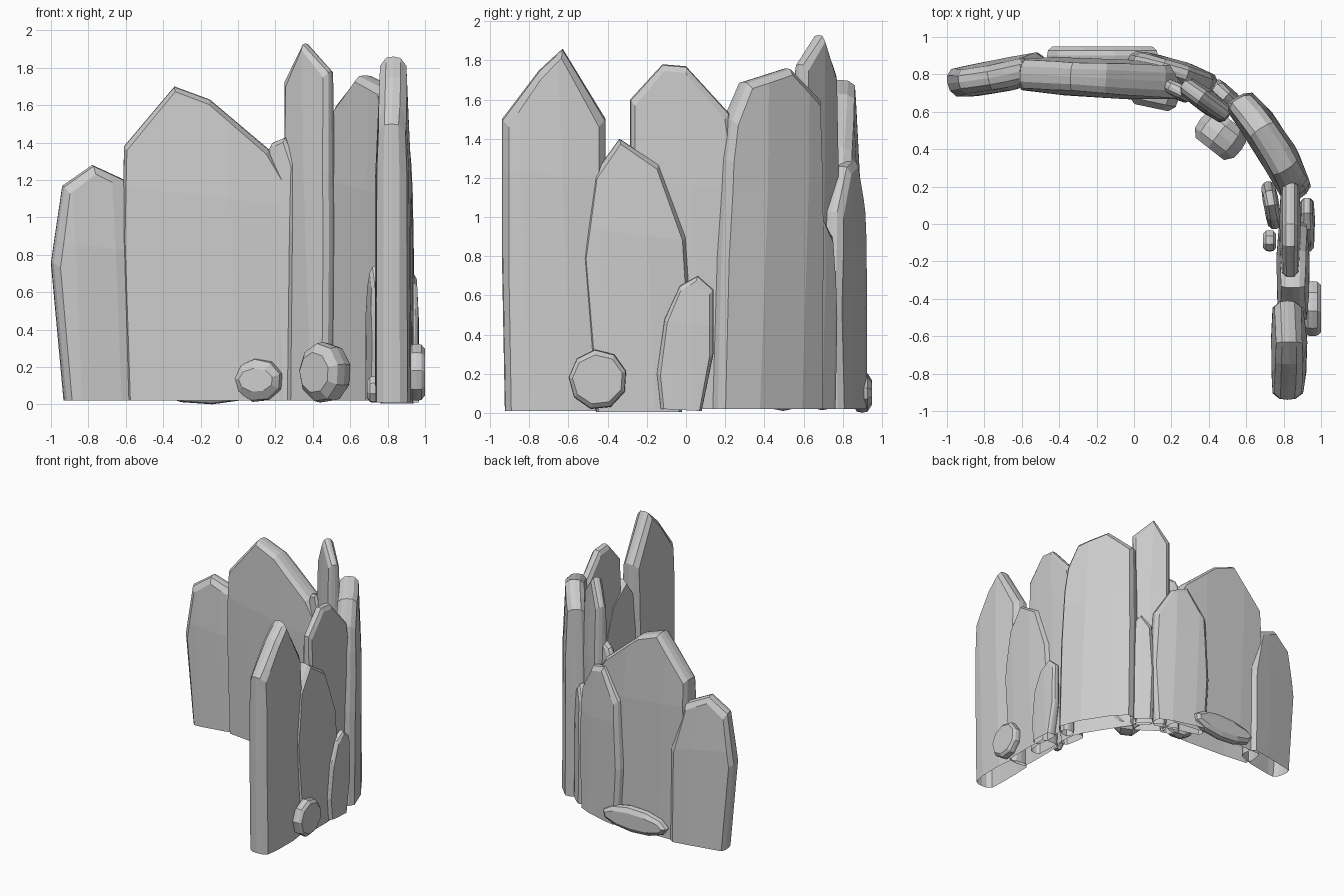
import bpy, bmesh, math
from mathutils import Vector


def slab(name, cx, cy, angle, thick, outline, bend=0.0, inset=0.035, anchor=None):
    """Chamfered stone plate: outline in (along, height), stacked in layers, thinned to its rim, bent."""
    a = math.radians(angle)
    along = Vector((math.cos(a), math.sin(a), 0))
    normal = Vector((math.sin(a), -math.cos(a), 0))
    us = [p[0] for p in outline]
    zs = [p[1] for p in outline]
    mid, half = (min(us) + max(us)) / 2, (max(us) - min(us)) / 2
    z0 = min(zs) if anchor is None else anchor
    height = max(zs) - z0
    bm = bmesh.new()
    layers = []
    for depth, d in ((-0.5, inset), (-0.28, 0.15 * inset), (0, 0), (0.28, 0.15 * inset), (0.5, inset)):
        su, sz = 1 - d / half, 1 - 1.4 * d / height
        layers.append([bm.verts.new((mid + (u - mid) * su, depth * thick, z0 + (z - z0) * sz))
                       for u, z in outline])
    n = len(outline)
    for lo, hi in zip(layers, layers[1:]):
        for i in range(n):
            j = (i + 1) % n
            bm.faces.new((lo[i], lo[j], hi[j], hi[i]))
    bm.faces.new(layers[0][::-1])
    bm.faces.new(layers[-1])
    bmesh.ops.recalc_face_normals(bm, faces=bm.faces[:])
    # standing plates are open underneath and have broad facets that thin towards sides and top
    if anchor is None:
        under = [f for f in bm.faces if all(v.co.z < z0 + 0.02 for v in f.verts)]
        bmesh.ops.delete(bm, geom=under, context='FACES_ONLY')
        cuts = [((mid + f * half, 0, 0), (1, 0, 0.04)) for f in (-0.45, 0.35)]
        cuts.append(((mid, 0, z0 + 0.65 * height), (0.12, 0, 1)))
        for co, no in cuts:
            bmesh.ops.bisect_plane(bm, geom=bm.verts[:] + bm.edges[:] + bm.faces[:],
                                   plane_co=co, plane_no=no)
    for v in bm.verts:
        u, d, z = v.co
        s = ((u - mid) / half) ** 2
        if anchor is None:
            d *= (1 - 0.22 * s) * (1 - 0.3 * max(0, (z - z0) / height - 0.65) / 0.35)
        d += bend * s
        v.co = Vector((cx, cy, z)) + along * u + normal * d
    # the (along, normal, up) frame is mirrored, so turn the faces round
    bmesh.ops.reverse_faces(bm, faces=bm.faces[:])
    mesh = bpy.data.meshes.new(name)
    bm.to_mesh(mesh)
    bm.free()
    ob = bpy.data.objects.new(name, mesh)
    bpy.context.collection.objects.link(ob)


def rock(name, cx, cy, cz, angle, thick, ru, rz, sides=9, inset=0.04):
    """Rounded boulder: the same chamfered plate on an oval outline."""
    ring = [(ru * math.cos(math.tau * (i + 0.4) / sides),
             cz + rz * math.sin(math.tau * (i + 0.4) / sides)) for i in range(sides)]
    slab(name, cx, cy, angle, thick, ring, 0.0, inset, cz)


# back wall, running along x
slab("left_slab", -0.75, 0.785, 11, 0.18,
     [(-0.18, .02), (-0.25, .76), (-0.19, 1.17), (-0.03, 1.28), (0.17, 1.19), (0.28, .8), (0.29, .02)], -0.015)
slab("broad_slab", -0.17, 0.78, -3, 0.215,
     [(-0.42, .02), (-0.45, .9), (-0.44, 1.38), (-0.17, 1.70), (0.02, 1.63), (0.34, 1.36),
      (0.45, 1.18), (0.48, .7), (0.46, .02)], 0.0, 0.02)
slab("rear_slab", 0.21, 0.82, -17, 0.13,
     [(-0.22, .02), (-0.25, .5), (-0.22, 1.06), (-0.06, 1.3), (0.08, 1.26), (0.22, 1.03), (0.25, .55), (0.22, .02)],
     0.015, 0.03)
slab("gap_slab", 0.225, 0.72, -25, 0.1,
     [(-0.07, .02), (-0.08, 1.33), (-0.04, 1.40), (0.04, 1.43), (0.1, 1.3), (0.08, .02)], 0, 0.02)

# corner
slab("tall_slab", 0.385, 0.66, -36, 0.125,
     [(-0.13, .02), (-0.155, 1.0), (-0.155, 1.73), (-0.03, 1.93), (0.14, 1.78), (0.15, .9), (0.14, .02)], 0, 0.025)
slab("narrow_corner_slab", 0.49, 0.68, -42, 0.11,
     [(-0.09, .02), (-0.11, .5), (-0.08, .9), (0.0, 1.0), (0.08, .93), (0.11, .5), (0.09, .02)], 0, 0.025)
slab("corner_slab", 0.735, 0.43, -58, 0.205,
     [(-0.3, .02), (-0.31, .9), (-0.3, 1.6), (-0.1, 1.76), (0.16, 1.69), (0.25, 1.5),
      (0.28, 1.3), (0.31, .8), (0.33, .02)], 0.03, 0.025)

# side wall, running along y
slab("side_middle_slab", 0.835, 0, 90, 0.115,
     [(-0.26, .02), (-0.285, 1.0), (-0.285, 1.6), (-0.12, 1.78), (0.0, 1.77), (0.22, 1.53),
      (0.25, 1.35), (0.24, .7), (0.2, .02)], 0, 0.025)
slab("side_low_slab", 0.85, 0, 90, 0.18,
     [(-0.46, .005), (-0.53, .8), (-0.47, 1.22), (-0.34, 1.40), (-0.14, 1.27), (0.0, .9), (0.02, .6), (-0.02, .005)],
     0, 0.02)
slab("side_end_slab", 0.83, 0, 90, 0.195,
     [(-0.925, .01), (-0.94, .8), (-0.94, 1.5), (-0.75, 1.75), (-0.63, 1.86), (-0.41, 1.5),
      (-0.41, 1.3), (-0.43, .01)], -0.01)
slab("outer_short_slab", 0.925, 0, 90, 0.085,
     [(-0.13, .02), (-0.15, .2), (-0.11, .48), (-0.03, .65), (0.06, .70), (0.14, .63), (0.14, .3), (0.08, .01)], 0, 0.02)
slab("inner_short_slab", 0.735, 0.1, 100, 0.085,
     [(-0.1, .02), (-0.13, .35), (-0.08, .65), (0.0, .74), (0.08, .66), (0.13, .35), (0.1, .02)], 0, 0.025)

# boulders at the foot
rock("front_left_rock", 0.11, 0.69, 0.13, -12, 0.14, 0.135, 0.12)
rock("front_corner_rock", 0.465, 0.475, 0.17, -38, 0.19, 0.14, 0.165)
rock("outer_rock", 0.955, -0.45, 0.17, 90, 0.09, 0.15, 0.155, 9, 0.02)
rock("inner_small_rock", 0.725, -0.09, 0.08, 90, 0.07, 0.06, 0.075, 8, 0.02)
rock("rear_flat_rock", -0.165, 0.9, 0.105, 0, 0.1, 0.3, 0.105, 11, 0.03)
